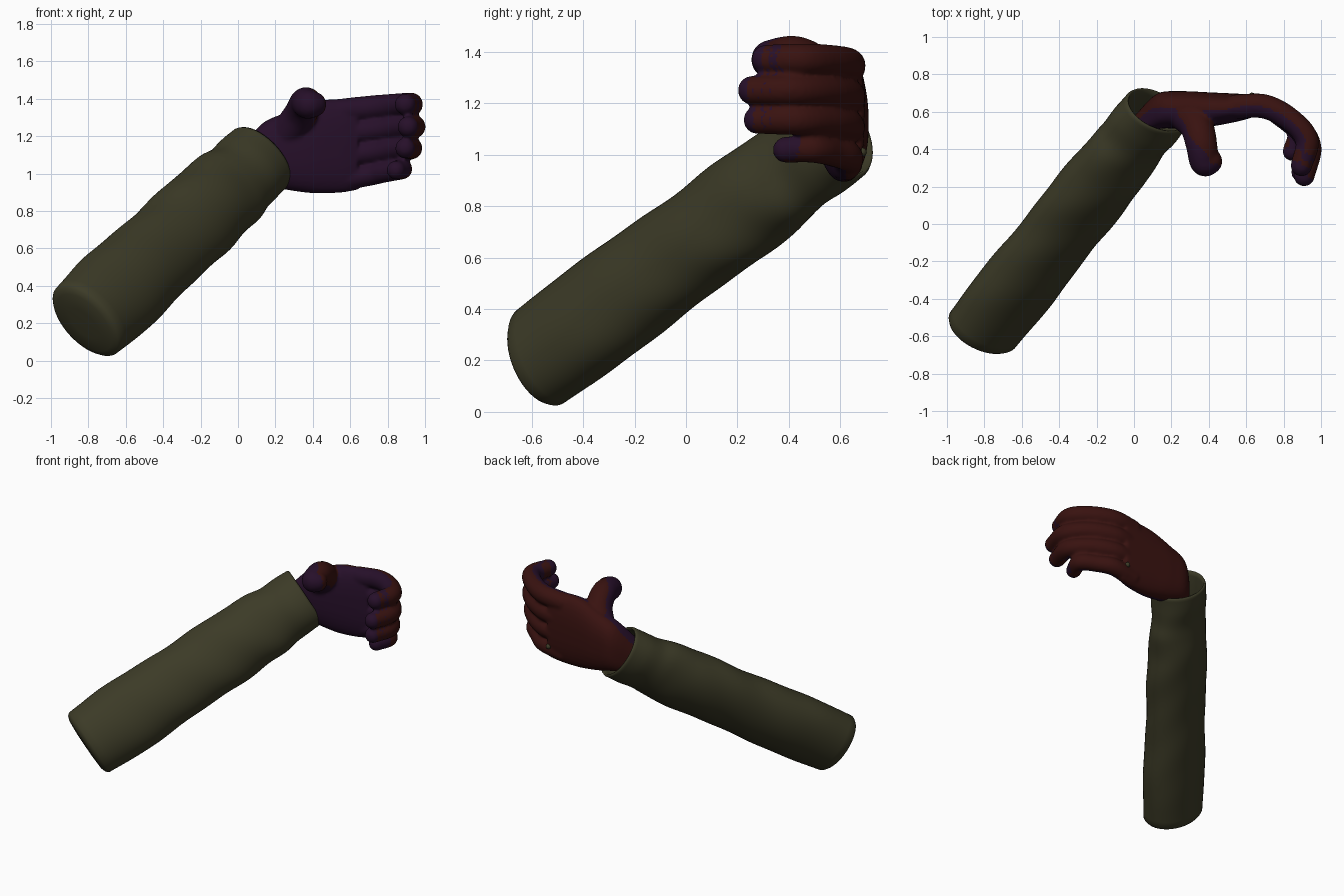
import bpy, bmesh, math
from mathutils import Vector, Matrix

if "Cube" in bpy.data.objects:
    bpy.data.objects.remove(bpy.data.objects["Cube"])


def material(name, rgb):
    m = bpy.data.materials.new(name)
    m.diffuse_color = (*rgb, 1)
    m.use_nodes = True
    m.node_tree.nodes["Principled BSDF"].inputs["Base Color"].default_value = m.diffuse_color
    return m


OLIVE = material("olive cloth", (0.045, 0.043, 0.020))
RED = material("dark red glove", (0.040, 0.006, 0.005))
PURPLE = material("dark purple palm", (0.020, 0.005, 0.023))


def spline(pts, steps):
    """Catmull-Rom through tuples of any length."""
    p = [Vector(q) for q in pts]
    p = [2 * p[0] - p[1]] + p + [2 * p[-1] - p[-2]]
    out = []
    for i in range(1, len(p) - 2):
        a, b, c, d = p[i - 1:i + 3]
        for k in range(steps):
            t = k / steps
            out.append(0.5 * (2 * b + (c - a) * t + (2 * a - 5 * b + 4 * c - d) * t * t
                              + (3 * b - a - 3 * c + d) * t ** 3))
    return out + [p[-2]]


def loft(bm, rings):
    """Skin a list of point rings and close both ends."""
    vs = [[bm.verts.new(p) for p in r] for r in rings]
    n = len(vs[0])
    for r, s in zip(vs, vs[1:]):
        for i in range(n):
            bm.faces.new((r[i], r[(i + 1) % n], s[(i + 1) % n], s[i]))
    bm.faces.new(vs[0][::-1])
    bm.faces.new(vs[-1])


def finish(bm, name, *mats):
    bmesh.ops.recalc_face_normals(bm, faces=bm.faces)
    me = bpy.data.meshes.new(name)
    bm.to_mesh(me)
    bm.free()
    for m in mats:
        me.materials.append(m)
    me.shade_smooth()
    ob = bpy.data.objects.new(name, me)
    bpy.context.collection.objects.link(ob)
    return ob


# ---- sleeve: oval tube with folds, rounded base and hollow cuff
START, END = Vector((-0.82, -0.58, 0.205)), Vector((0.115, 0.60, 1.075))
D = (END - START).normalized()
M = Vector((-D.z, 0, D.x)).normalized()      # long axis of the oval
N = D.cross(M).normalized()                  # short axis of the oval
PROFILE = spline([(0, .238, .176), (.2, .256, .18), (.45, .236, .176), (.63, .246, .176),
                  (.74, .232, .178), (.82, .228, .166), (.88, .212, .160),
                  (.94, .214, .166), (1, .212, .162)], 8)


def oval(t, a, b, fold=1.0):
    c = START.lerp(END, t)
    pts = []
    for i in range(48):
        w = math.tau * i / 48
        g = fold * t * (1 - t * 0.6)
        k = 1 + g * (0.035 * math.sin(2 * w + 17 * t) + 0.03 * math.sin(w * 3 - 31 * t))
        pts.append(c + M * (a * k * math.cos(w)) + N * (b * k * math.sin(w)))
    return pts


rings = [oval(-.006, .10, .07), oval(-.003, .19, .14), oval(.004, .222, .163)]
rings += [oval(t + .014 * (1 - t), a, b) for t, a, b in PROFILE]
rings += [oval(1.008, .205, .155), oval(1.006, .196, .146), oval(.99, .19, .14),
          oval(.9, .185, .135), oval(.78, .185, .135)]
bm = bmesh.new()
loft(bm, rings)
finish(bm, "sleeve", OLIVE)

# ---- glove: palm loft, finger and thumb chains, fused together
bm = bmesh.new()
palm = spline([(0, .50, 1.0, .075, .10), (.12, .60, 1.10, .095, .16),
               (.25, .61, 1.12, .10, .205), (.4, .612, 1.14, .092, .245),
               (.55, .622, 1.148, .075, .25), (.64, .632, 1.148, .06, .235)], 5)
prings = []
for x, y, z, hy, hz in palm:
    r = []
    for i in range(32):
        c, s = math.cos(math.tau * i / 32), math.sin(math.tau * i / 32)
        r.append(Vector((x, y + hy * math.copysign(abs(c) ** .8, c),
                         z + hz * math.copysign(abs(s) ** .8, s))))
    prings.append(r)
loft(bm, prings)


def chain(pts):
    for x, y, z, r in spline(pts, 7):
        bmesh.ops.create_icosphere(bm, subdivisions=3, radius=r,
                                   matrix=Matrix.Translation((x, y, z)))


# base z, tip z, furthest x, tip y, radius
for zb, zt, X, yt, r in [(1.335, 1.37, .925, .312, .063), (1.215, 1.25, .94, .258, .062),
                         (1.095, 1.135, .925, .278, .060), (.965, 1.025, .875, .388, .056)]:
    def at(x, s, rad):
        return (x, .628 - (.628 - yt) * s, zb + (zt - zb) * min(1, (x - .55) / .33), rad)
    chain([at(.55, 0, r + .003), at(.70, 0, r + .003), at(X - .09, .22, r),
           at(X, .57, r), at(X - .03, 1, r - .005)])

chain([(.25, .60, 1.20, .09), (.33, .53, 1.31, .09), (.36, .43, 1.376, .085),
       (.375, .335, 1.37, .078), (.405, .335, 1.37, .068)])

raw = finish(bm, "glove")
mod = raw.modifiers.new("fuse", 'REMESH')
mod.mode, mod.voxel_size = 'VOXEL', 0.011
mod = raw.modifiers.new("soften", 'SMOOTH')
mod.factor, mod.iterations = 0.5, 4
mesh = bpy.data.meshes.new_from_object(
    raw.evaluated_get(bpy.context.evaluated_depsgraph_get()))
raw.modifiers.clear()
raw.data = mesh
mesh.materials.clear()
mesh.materials.append(RED)
mesh.materials.append(PURPLE)
mesh.shade_smooth()
# palm side is purple, back of the hand is red
inner = Vector((-.3, -.95, 0))
for f in mesh.polygons:
    f.material_index = 1 if f.normal.dot(inner) > 0.05 else 0

# ---- small bead on the back of the glove
bm = bmesh.new()
bmesh.ops.create_icosphere(bm, subdivisions=2, radius=.018,
                           matrix=Matrix.Translation((.63, .685, 1.01)))
finish(bm, "knuckle_bead", OLIVE)
